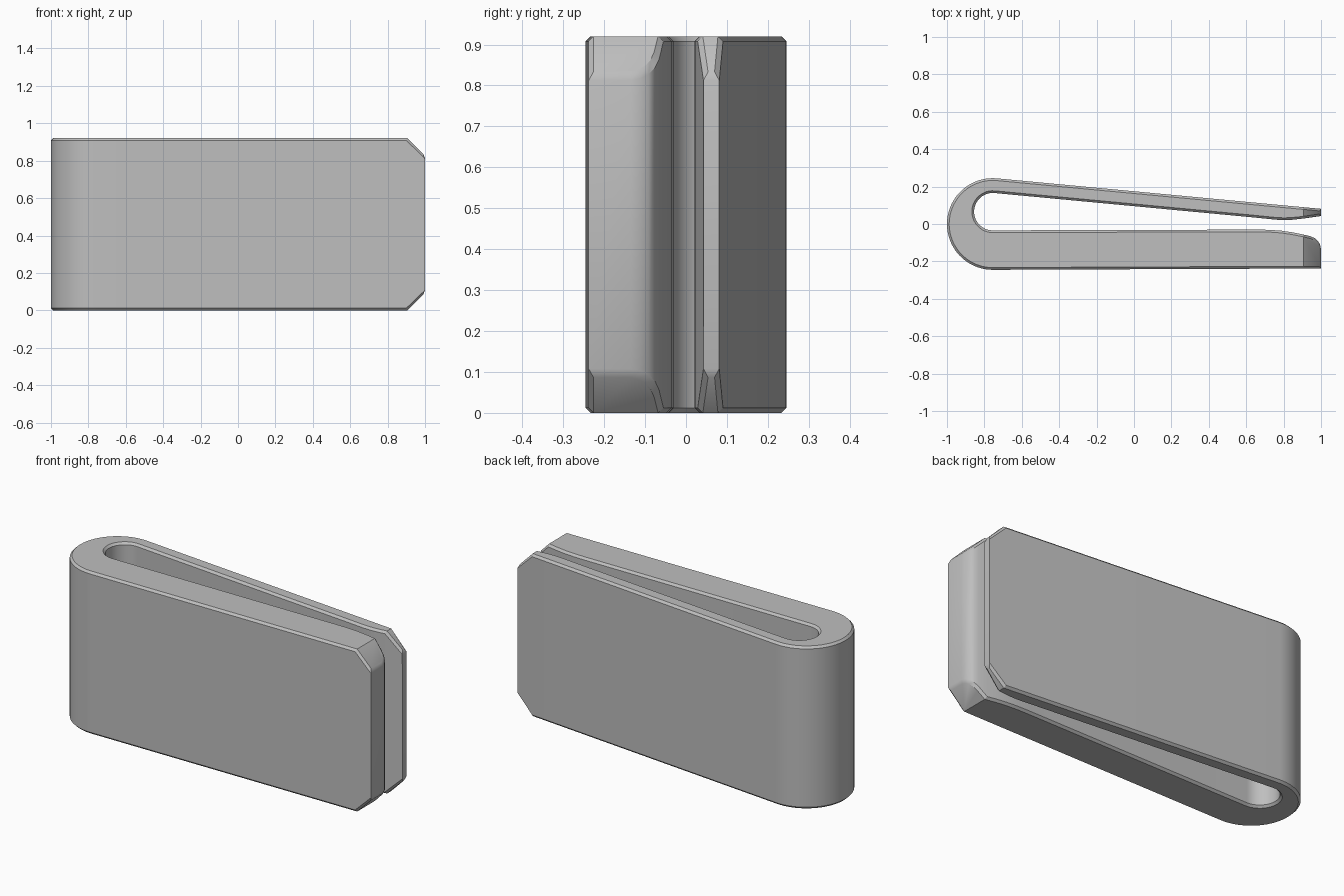
import bpy, bmesh, math

if "Cube" in bpy.data.objects:
    bpy.data.objects.remove(bpy.data.objects["Cube"])

HEIGHT, CUT, FOLD_X, BEVEL = 0.92, 0.095, 0.905, 0.012


def arc(cx, cy, r, start, end, n):
    """Points along an arc, angles in degrees."""
    return [(cx + r * math.cos(math.radians(start + (end - start) * i / n)),
             cy + r * math.sin(math.radians(start + (end - start) * i / n)))
            for i in range(n + 1)]


# Outline of the folded clip, counter-clockwise from above
front_tip = [(FOLD_X, -0.238), (1.0, -0.238), (1.0, -0.135), (0.996, -0.113),
             (0.985, -0.092), (0.967, -0.076), (0.945, -0.066), (FOLD_X, -0.056)]
front_inner = [(0.85, -0.045), (0.79, -0.036), (0.72, -0.031), (0.65, -0.03)]
inner_bend = arc(-0.755, 0.066, 0.1, 270, 85, 24)
back_inner = [(0.64, 0.035), (0.70, 0.029), (0.76, 0.023), (0.80, 0.021), (0.84, 0.022)]
back_tip = [(FOLD_X, 0.029), (1.0, 0.043), (1.0, 0.081), (FOLD_X, 0.090)]
outer_bend = arc(-0.755, 0.0, 0.245, 85, 270, 40)
outline = front_tip + front_inner + inner_bend + back_inner + back_tip + outer_bend
count = len(outline)
nf = len(front_tip)
b0 = nf + len(front_inner) + len(inner_bend) + len(back_inner)
b1 = b0 + len(back_tip)

# Solid walls whose ends slope in at the open tips
bm = bmesh.new()
low, high = [], []
for x, y in outline:
    slope = max(0.0, x - FOLD_X) * CUT / (1.0 - FOLD_X)
    low.append(bm.verts.new((x, y, slope)))
    high.append(bm.verts.new((x, y, HEIGHT - slope)))
walls = set()
for i in range(count):
    j = (i + 1) % count
    walls.add(bm.faces.new((low[i], low[j], high[j], high[i])))

# Top and bottom: main face plus a sloped corner on each arm
main = [0] + list(range(nf - 1, b0 + 1)) + list(range(b1 - 1, count))
for loop in (main, list(range(nf)), list(range(b0, b1))):
    bm.faces.new([high[i] for i in loop])
    bm.faces.new([low[i] for i in reversed(loop)])

# Narrow chamfer around every rim
bm.normal_update()
rims = [e for e in bm.edges if sum(f in walls for f in e.link_faces) == 1]
bmesh.ops.bevel(bm, geom=rims, offset=BEVEL, offset_type='OFFSET', segments=1,
                profile=0.5, affect='EDGES', clamp_overlap=False)
bmesh.ops.recalc_face_normals(bm, faces=bm.faces[:])

mesh = bpy.data.meshes.new("folded_clip")
bm.to_mesh(mesh)
bm.free()
clip = bpy.data.objects.new("folded_clip", mesh)
bpy.context.collection.objects.link(clip)

grey = bpy.data.materials.new("plain grey")
grey.diffuse_color = (0.52, 0.52, 0.52, 1)
grey.use_nodes = True
grey.node_tree.nodes["Principled BSDF"].inputs["Base Color"].default_value = grey.diffuse_color
mesh.materials.append(grey)

bpy.context.view_layer.objects.active = clip
clip.select_set(True)
bpy.ops.object.shade_smooth_by_angle(angle=math.radians(30))
